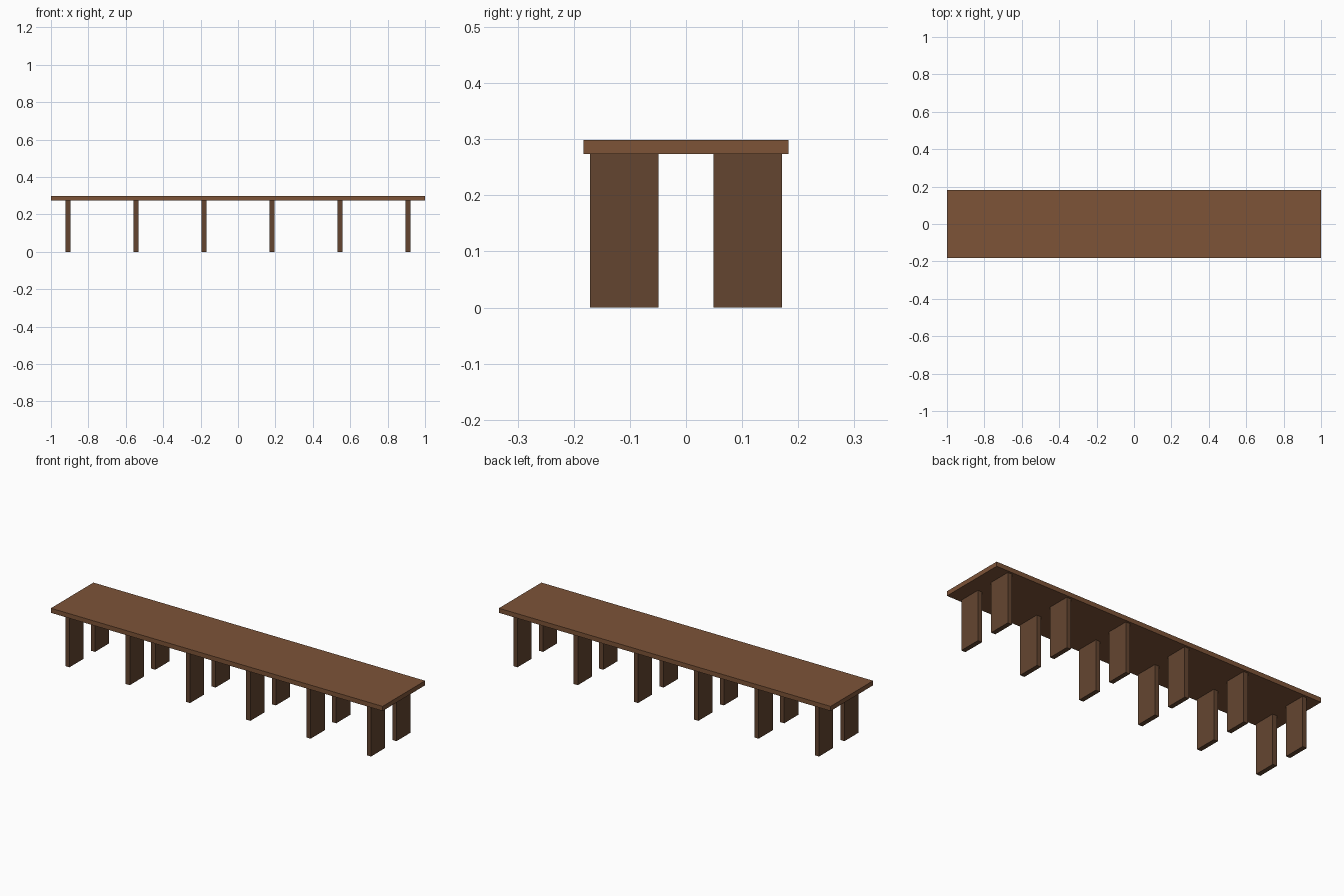
import bpy

if "Cube" in bpy.data.objects:
    bpy.data.objects.remove(bpy.data.objects["Cube"])


def material(name, color):
    mat = bpy.data.materials.new(name)
    mat.diffuse_color = (*color, 1)
    mat.use_nodes = True
    mat.node_tree.nodes["Principled BSDF"].inputs["Base Color"].default_value = mat.diffuse_color
    return mat


def box(name, center, size, mat):
    bpy.ops.mesh.primitive_cube_add(size=1, location=center)
    obj = bpy.context.object
    obj.name = name
    obj.scale = size
    bpy.ops.object.transform_apply(location=False, rotation=False, scale=True)
    obj.data.materials.append(mat)
    return obj


top_wood = material("top_wood", (0.205, 0.087, 0.039))
leg_wood = material("leg_wood", (0.127, 0.060, 0.030))

TOP_Z, UNDER_Z = 0.299, 0.274

# Long plank top
box("bench_top", (0, 0, (TOP_Z + UNDER_Z) / 2),
    (2.0, 0.366, TOP_Z - UNDER_Z), top_wood)

# Six pairs of flat board legs
for i in range(6):
    x = (i - 2.5) * 0.3636
    for side, y in (("front", -0.11), ("back", 0.11)):
        box(f"{side}_leg_{i + 1}", (x, y, UNDER_Z / 2),
            (0.025, 0.122, UNDER_Z), leg_wood)
